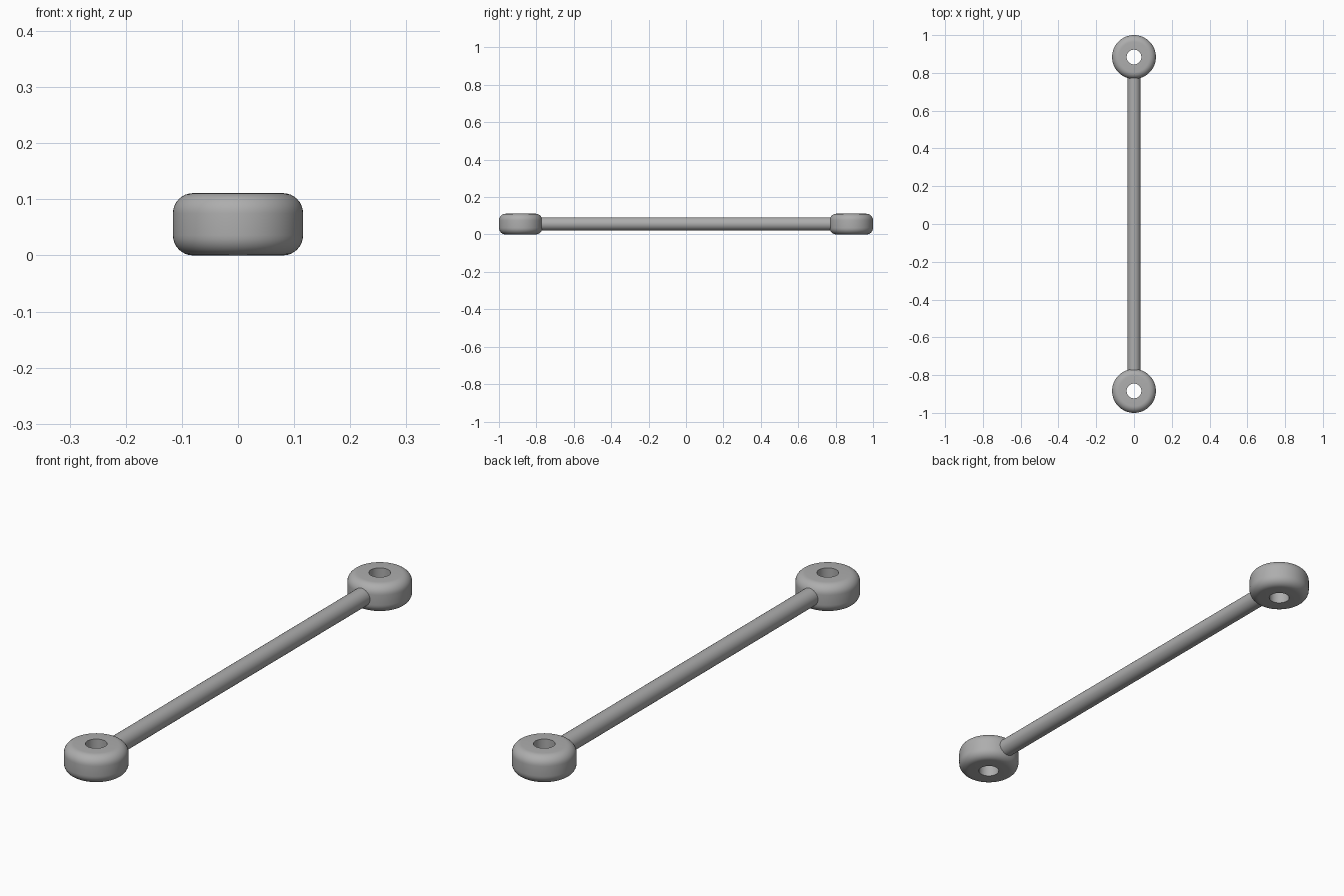
import bpy, bmesh, math
from mathutils import Matrix

cube = bpy.data.objects.get("Cube")
if cube:
    bpy.data.objects.remove(cube, do_unlink=True)

HEIGHT, RADIUS, HOLE, FILLET = 0.111, 0.116, 0.039, 0.036
ROD_RADIUS, CENTRE_Y, SEGMENTS = 0.035, 0.884, 64

metal = bpy.data.materials.new("grey_metal")
metal.use_nodes = True
grey = (0.42, 0.42, 0.42, 1)
metal.diffuse_color = grey
metal.node_tree.nodes["Principled BSDF"].inputs["Base Color"].default_value = grey


def finish(name, bm):
    bmesh.ops.recalc_face_normals(bm, faces=bm.faces)
    mesh = bpy.data.meshes.new(name)
    bm.to_mesh(mesh)
    bm.free()
    mesh.materials.append(metal)
    obj = bpy.data.objects.new(name, mesh)
    bpy.context.collection.objects.link(obj)
    bpy.ops.object.select_all(action='DESELECT')
    obj.select_set(True)
    bpy.context.view_layer.objects.active = obj
    bpy.ops.object.shade_smooth_by_angle(angle=math.radians(35))
    return obj


def eyelet(name, y):
    # Closed cross-section: straight bore and rounded outer rim
    profile = [(HOLE, 0)]
    for cz, start in ((FILLET, -90), (HEIGHT - FILLET, 0)):
        for i in range(9):
            a = math.radians(start + i * 90 / 8)
            profile.append((RADIUS - FILLET + FILLET * math.cos(a),
                            cz + FILLET * math.sin(a)))
    profile.append((HOLE, HEIGHT))
    bm = bmesh.new()
    verts = [bm.verts.new((r, 0, z)) for r, z in profile]
    edges = [bm.edges.new((v, verts[(i + 1) % len(verts)]))
             for i, v in enumerate(verts)]
    bmesh.ops.spin(bm, geom=verts + edges, cent=(0, 0, 0), axis=(0, 0, 1),
                   angle=math.tau, steps=SEGMENTS, use_duplicate=False)
    bmesh.ops.remove_doubles(bm, verts=bm.verts, dist=1e-5)
    finish(name, bm).location.y = y


# Eyelets at both ends
eyelet("front_eyelet", -CENTRE_Y)
eyelet("back_eyelet", CENTRE_Y)

# Rod ending inside the solid part of each eyelet
bm = bmesh.new()
length = 2 * (CENTRE_Y - RADIUS + 0.03)
bmesh.ops.create_cone(bm, cap_ends=True, segments=48, radius1=ROD_RADIUS,
                      radius2=ROD_RADIUS, depth=length,
                      matrix=Matrix.Rotation(math.pi / 2, 4, 'X'))
finish("connecting_rod", bm).location.z = 0.0565
